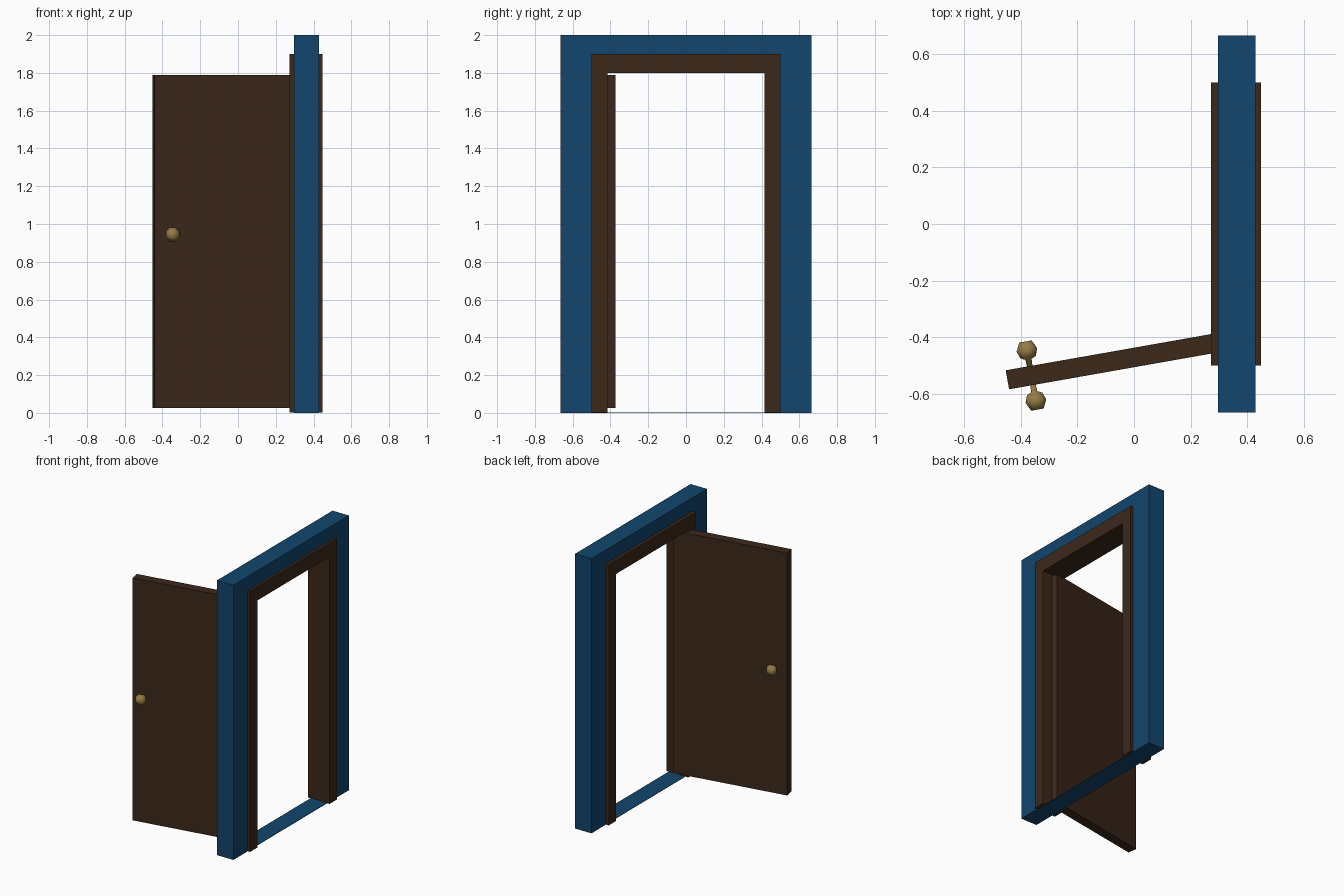
import bpy, bmesh, math
from mathutils import Matrix

if "Cube" in bpy.data.objects:
    bpy.data.objects.remove(bpy.data.objects["Cube"])


def material(name, rgb):
    m = bpy.data.materials.new(name)
    m.diffuse_color = (*rgb, 1)
    m.use_nodes = True
    m.node_tree.nodes["Principled BSDF"].inputs["Base Color"].default_value = m.diffuse_color
    return m


BLUE = material("blue_paint", (0.006, 0.06, 0.155))
BROWN = material("dark_wood", (0.045, 0.021, 0.010))
BRASS = material("brass", (0.30, 0.20, 0.06))


def finish(bm, name, mat):
    bmesh.ops.recalc_face_normals(bm, faces=bm.faces)
    me = bpy.data.meshes.new(name)
    bm.to_mesh(me)
    bm.free()
    ob = bpy.data.objects.new(name, me)
    bpy.context.collection.objects.link(ob)
    me.materials.append(mat)
    return ob


def box(name, x, y, z, mat, matrix=Matrix()):
    bm = bmesh.new()
    size = [b - a for a, b in (x, y, z)]
    mid = [(a + b) / 2 for a, b in (x, y, z)]
    bmesh.ops.create_cube(bm, size=1, matrix=matrix @ Matrix.Translation(mid)
                          @ Matrix.Diagonal((*size, 1)))
    return finish(bm, name, mat)


def portal(name, x0, x1, outer, top, inner, head, base, mat):
    """Upside-down U outline in the y-z plane, extruded along x."""
    pts = [(-outer, base), (-outer, top), (outer, top), (outer, base),
           (inner, base), (inner, head), (-inner, head), (-inner, base)]
    bm = bmesh.new()
    face = bm.faces.new([bm.verts.new((x0, y, z)) for y, z in pts])
    ext = bmesh.ops.extrude_face_region(bm, geom=[face], use_keep_orig=True)
    verts = [v for v in ext["geom"] if isinstance(v, bmesh.types.BMVert)]
    bmesh.ops.translate(bm, verts=verts, vec=(x1 - x0, 0, 0))
    return finish(bm, name, mat)


# Wall, thin floor strip and door frame
portal("wall", 0.296, 0.428, 0.665, 2.0, 0.45, 1.84, 0, BLUE)
box("threshold", (0.296, 0.428), (-0.45, 0.45), (0, 0.003), BLUE)
portal("door_frame", 0.272, 0.448, 0.5, 1.9, 0.415, 1.8, 0.001, BROWN)

# Open door leaf
hinge = Matrix.Translation((-0.04, -0.478, 0)) @ Matrix.Rotation(math.radians(10), 4, 'Z')
box("door", (-0.413, 0.413), (-0.034, 0.034), (0.025, 1.79), BROWN, hinge)


# Knobs: turned profile (radius, distance from door centre) on both sides
def knob(name, side, sides=8):
    profile = [(0.010, 0.025), (0.012, 0.058), (0.030, 0.066),
               (0.040, 0.092), (0.024, 0.122)]
    bm = bmesh.new()
    rings = []
    for r, d in profile:
        rings.append([bm.verts.new(
            (-0.327 + r * math.cos(2 * math.pi * (i + 0.5) / sides), side * d,
             0.945 + r * math.sin(2 * math.pi * (i + 0.5) / sides)))
            for i in range(sides)])
    for a, b in zip(rings, rings[1:]):
        for i in range(sides):
            j = (i + 1) % sides
            bm.faces.new((a[i], a[j], b[j], b[i]))
    bm.faces.new(rings[0])
    bm.faces.new(rings[-1])
    bm.transform(hinge)
    for f in bm.faces:
        f.smooth = True
    finish(bm, name, BRASS)


knob("knob_inner", 1)
knob("knob_outer", -1)
